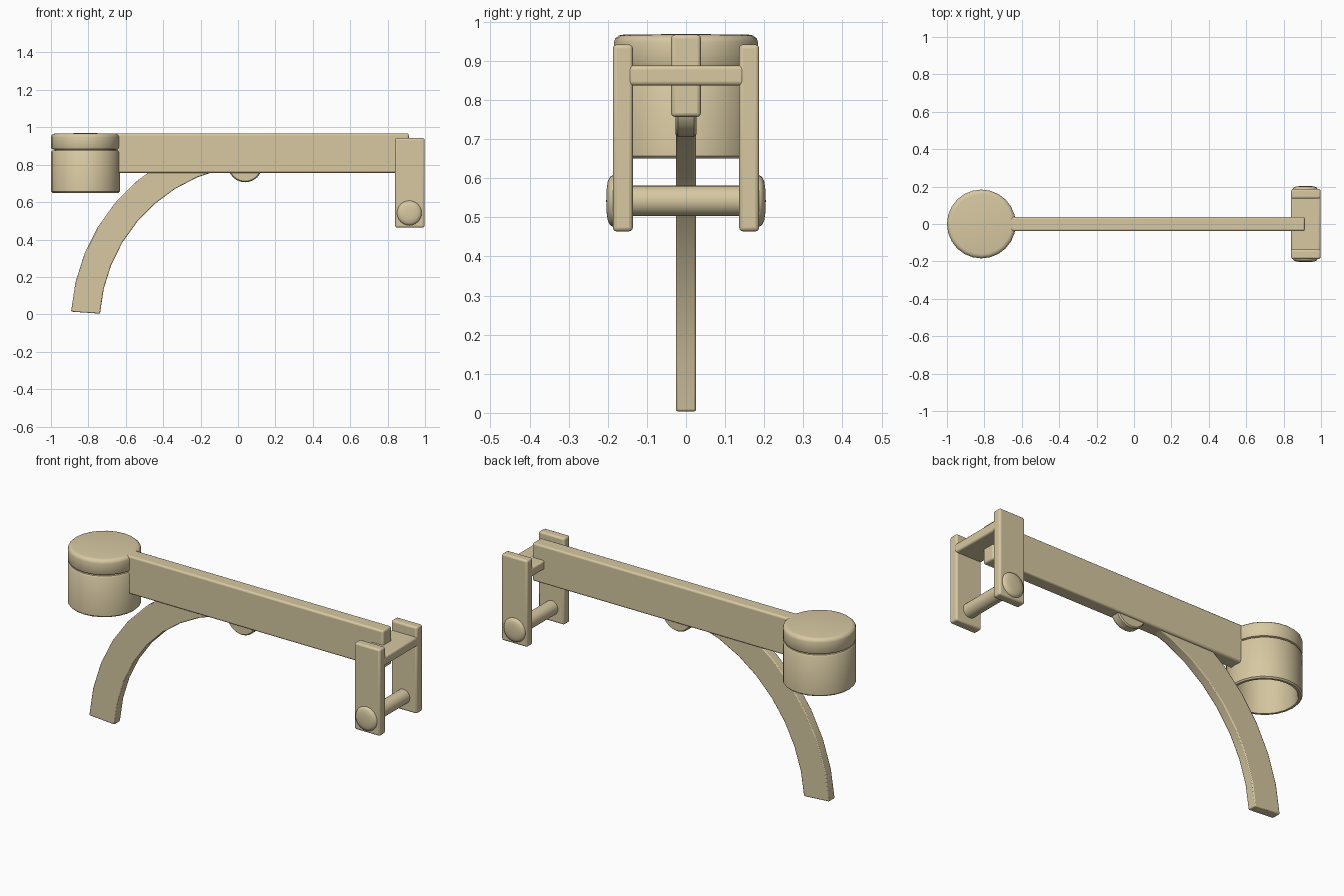
import bpy, bmesh, math
from mathutils import Matrix

if "Cube" in bpy.data.objects:
    bpy.data.objects.remove(bpy.data.objects["Cube"])


def finish(bm, name, bevel=0.0, segs=3):
    bmesh.ops.remove_doubles(bm, verts=bm.verts, dist=1e-5)
    bmesh.ops.recalc_face_normals(bm, faces=bm.faces)
    me = bpy.data.meshes.new(name)
    bm.to_mesh(me)
    bm.free()
    ob = bpy.data.objects.new(name, me)
    bpy.context.collection.objects.link(ob)
    if bevel:
        m = ob.modifiers.new("soft_edges", 'BEVEL')
        m.width, m.segments = bevel, segs
        m.limit_method, m.angle_limit = 'ANGLE', math.radians(40)
    bpy.ops.object.select_all(action='DESELECT')
    bpy.context.view_layer.objects.active = ob
    ob.select_set(True)
    bpy.ops.object.shade_smooth_by_angle(angle=math.radians(35))
    return ob


def box(name, lo, hi, bevel):
    bm = bmesh.new()
    bmesh.ops.create_cube(bm, size=1)
    for v in bm.verts:
        v.co = [(a + b) / 2 + c * (b - a) for a, b, c in zip(lo, hi, v.co)]
    return finish(bm, name, bevel)


def lathe(name, profile, matrix, sides=24):
    # profile: (radius, height) from axis to axis
    bm = bmesh.new()
    rings = []
    for r, h in profile:
        n = 1 if r == 0 else sides
        rings.append([bm.verts.new(matrix @ Matrix.Rotation(2 * math.pi * i / sides, 4, 'Z')
                                   @ Matrix.Translation((r, 0, h)).to_translation())
                      for i in range(n)])
    for a, b in zip(rings, rings[1:]):
        for i in range(sides):
            j = (i + 1) % sides
            quad = [a[i % len(a)], a[j % len(a)], b[j % len(b)], b[i % len(b)]]
            bm.faces.new(list(dict.fromkeys(quad)))
    return finish(bm, name)


def along_y(x, z):
    return Matrix.Translation((x, 0, z)) @ Matrix.Rotation(-math.pi / 2, 4, 'X')


# main beam
box("beam", (-0.66, -0.038, 0.757), (0.913, 0.038, 0.967), 0.01)

# hollow cup with lid and groove
axis = Matrix.Translation((-0.816, 0, 0))
lathe("cup", [(0, 0.86), (0.155, 0.86), (0.16, 0.85), (0.16, 0.66), (0.165, 0.65), (0.177, 0.65),
              (0.184, 0.657), (0.184, 0.868), (0.178, 0.877), (0.165, 0.877), (0.165, 0.89), (0, 0.89)], axis)
lathe("lid", [(0, 0.88), (0.17, 0.88), (0.18, 0.884), (0.184, 0.892), (0.184, 0.948), (0.181, 0.957),
              (0.172, 0.965), (0.16, 0.967), (0, 0.969)], axis)

# curved leg: arc swept about a centre, given thickness in y
bm = bmesh.new()
steps, t = 9, 0.026
rings = []
for i in range(steps + 1):
    a = math.radians(176 - 9 * i)
    rings.append([bm.verts.new((0.117 + r * math.cos(a), y, -0.056 + r * math.sin(a)))
                  for r, y in ((0.857, -t), (1.012, -t), (1.012, t), (0.857, t))])
for a, b in zip(rings, rings[1:]):
    for i in range(4):
        j = (i + 1) % 4
        bm.faces.new((a[i], a[j], b[j], b[i]))
bm.faces.new(rings[0])
bm.faces.new(rings[-1])
finish(bm, "curved_leg", 0.005, 2)

# rounded stop under the beam
lathe("under_stop", [(0, -0.027), (0.086, -0.027), (0.092, -0.02), (0.092, 0.02), (0.086, 0.027), (0, 0.027)],
      along_y(0.038, 0.798))

# end bracket: side plates, cross plate, pin with domed heads
for s, side in ((-1, "front"), (1, "back")):
    y0, y1 = sorted((s * 0.136, s * 0.187))
    box(side + "_bracket_plate", (0.84, y0, 0.464), (0.997, y1, 0.942), 0.01)
    lathe(side + "_pin_head", [(0, 0.17), (0.066, 0.17), (0.066, 0.187), (0.062, 0.194), (0.05, 0.2), (0.03, 0.203), (0, 0.204)],
          along_y(0.916, 0.542) @ Matrix.Rotation(math.pi if s < 0 else 0, 4, 'X'))
box("cross_plate", (0.84, -0.15, 0.837), (0.997, 0.15, 0.888), 0.01)
lathe("pin", [(0, -0.18), (0.039, -0.18), (0.039, 0.18), (0, 0.18)], along_y(0.916, 0.542))

# sand finish on every part
mat = bpy.data.materials.new("sand")
mat.diffuse_color = (0.68, 0.58, 0.36, 1)
mat.use_nodes = True
mat.node_tree.nodes["Principled BSDF"].inputs["Base Color"].default_value = mat.diffuse_color
for ob in bpy.data.objects:
    ob.data.materials.append(mat)
